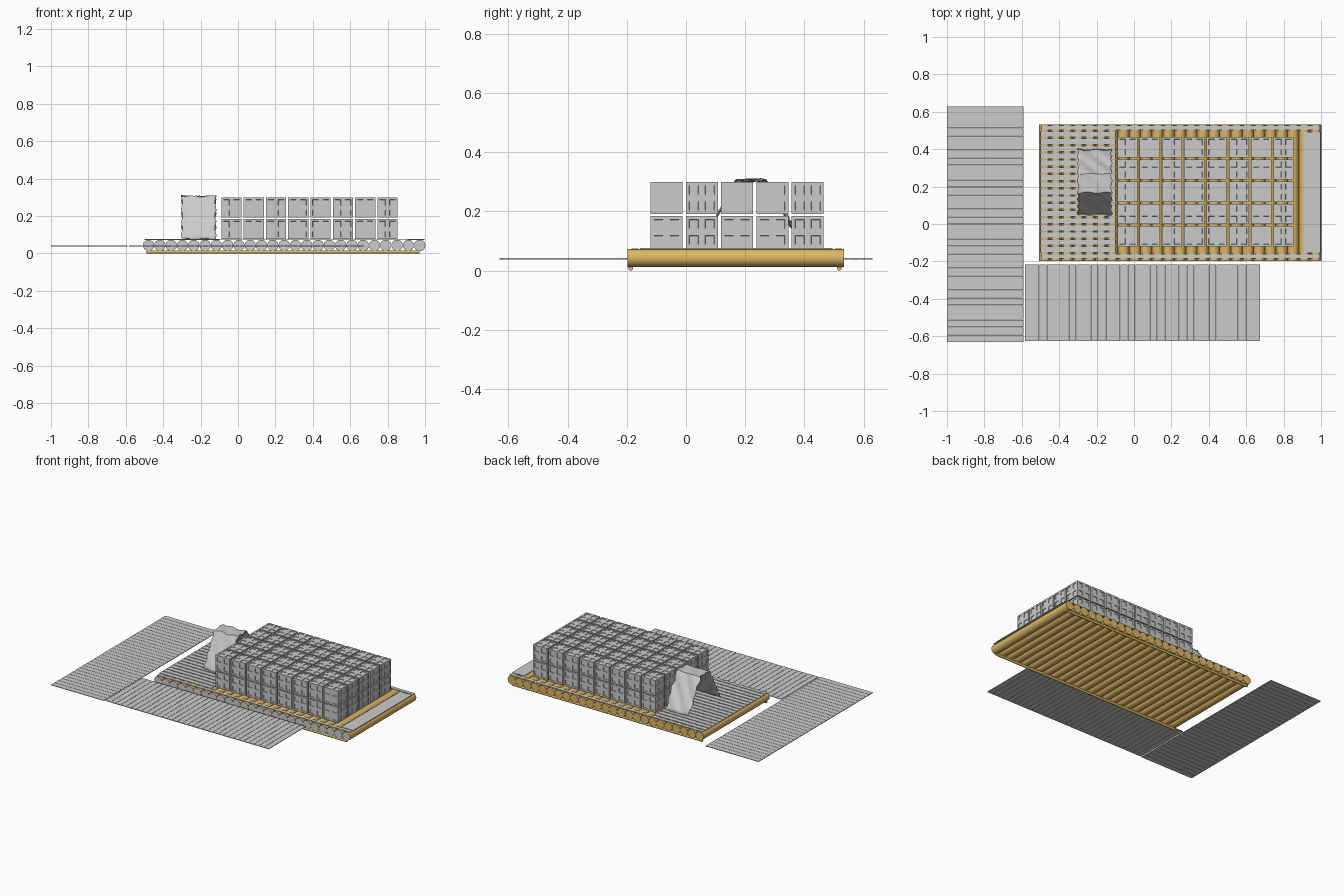
import bpy, bmesh, math, random
from mathutils import Matrix, Vector

if "Cube" in bpy.data.objects:
    bpy.data.objects.remove(bpy.data.objects["Cube"])

random.seed(4)
wood = bpy.data.materials.new("bamboo")
wood.diffuse_color = (0.72, 0.47, 0.13, 1)
wood.use_nodes = True
wood.node_tree.nodes["Principled BSDF"].inputs["Base Color"].default_value = wood.diffuse_color


def finish(name, bm, mats=(), smooth=False):
    me = bpy.data.meshes.new(name)
    bm.to_mesh(me)
    bm.free()
    for m in mats:
        me.materials.append(m)
    ob = bpy.data.objects.new(name, me)
    bpy.context.collection.objects.link(ob)
    if smooth:
        bpy.ops.object.select_all(action='DESELECT')
        ob.select_set(True)
        bpy.context.view_layer.objects.active = ob
        bpy.ops.object.shade_smooth_by_angle(angle=math.radians(40))
    return ob


def box(bm, x0, x1, y0, y1, z0, z1):
    m = Matrix.Translation(((x0 + x1) / 2, (y0 + y1) / 2, (z0 + z1) / 2)) @ \
        Matrix.Diagonal((x1 - x0, y1 - y0, z1 - z0, 1))
    bmesh.ops.create_cube(bm, size=1, matrix=m)


def log(bm, a, b, r, sides=20):
    a, b = Vector(a), Vector(b)
    d = b - a
    m = Matrix.Translation((a + b) / 2) @ d.to_track_quat('Z', 'Y').to_matrix().to_4x4()
    bmesh.ops.create_cone(bm, cap_ends=True, segments=sides, radius1=r, radius2=r,
                          depth=d.length, matrix=m)


# raft floor: 25 logs side by side, with bare front ends
bm = bmesh.new()
for i in range(25):
    x = -0.478 + i * 0.0604
    log(bm, (x, -0.197, 0.043), (x, 0.533, 0.043), 0.0302)
bm.normal_update()
for f in bm.faces:
    f.material_index = 1 if f.normal.y < -0.9 else 0
finish("raft_logs", bm, (wood, None), True)

# thin runners under both long edges
bm = bmesh.new()
for y in (-0.187, 0.518):
    log(bm, (-0.49, y, 0.0085), (0.97, y, 0.0085), 0.0085, 12)
finish("under_runners", bm, (wood,), True)

# flat strips along the long edges and plate at the stern
bm = bmesh.new()
for y in (-0.172, 0.515):
    box(bm, -0.495, 0.995, y - 0.012, y + 0.012, 0.071, 0.075)
finish("edge_strips", bm)
bm = bmesh.new()
box(bm, 0.905, 0.997, -0.155, 0.492, 0.072, 0.076)
finish("stern_plate", bm)

# deck slats on the open half of the raft
bm = bmesh.new()
for i in range(17):
    y = -0.152 + i * 0.0385
    box(bm, -0.5, -0.1, y, y + 0.031, 0.072, 0.076)
finish("deck_slats", bm)

# two loose slatted walkways lying beside the raft
bm = bmesh.new()
for i in range(32):
    y = -0.63 + i * 0.0394
    box(bm, -1.0, -0.592, y, y + 0.0375, 0.038, 0.042)
finish("side_walkway", bm)
bm = bmesh.new()
for i in range(32):
    x = -0.584 + i * 0.0394
    box(bm, x, x + 0.0375, -0.625, -0.217, 0.038, 0.042)
finish("front_walkway", bm)


# one crate: each face has four recessed square panels
def crate_mesh(s=0.108, c=0.027, h=0.0155, depth=0.004):
    bm = bmesh.new()
    cuts = [-s / 2, -c - h, -c + h, c - h, c + h, s / 2]
    for axis in range(3):
        for sign in (-1, 1):
            def vert(u, v):
                p = [0, 0, 0]
                p[axis], p[(axis + 1) % 3], p[(axis + 2) % 3] = sign * s / 2, u, v
                return bm.verts.new(p)
            grid = [[vert(u, v) for v in cuts] for u in cuts]
            for i in range(5):
                for j in range(5):
                    q = [grid[i][j], grid[i + 1][j], grid[i + 1][j + 1], grid[i][j + 1]]
                    f = bm.faces.new(q if sign > 0 else q[::-1])
                    f.tag = i in (1, 3) and j in (1, 3)
    bm.normal_update()
    panels = [f for f in bm.faces if f.tag]
    bmesh.ops.inset_individual(bm, faces=panels, thickness=0.001, depth=-depth)
    bmesh.ops.remove_doubles(bm, verts=bm.verts, dist=0.0001)
    me = bpy.data.meshes.new("crate")
    bm.to_mesh(me)
    bm.free()
    return me


# crate stack: 8 x 5 x 2 sharing one mesh
crate = crate_mesh()
for i in range(8):
    for j in range(5):
        for k in range(2):
            ob = bpy.data.objects.new(f"crate_{i}_{j}_{k}", crate)
            ob.location = (-0.035 + i * 0.1192, -0.066 + j * 0.1192, 0.13 + k * 0.115)
            bpy.context.collection.objects.link(ob)

# small crumpled cloth shelter, open at both ends
profile = [(0.05, 0.078), (0.168, 0.304), (0.268, 0.304), (0.398, 0.078)]
path = []
for (a, b), n in zip(zip(profile, profile[1:]), (12, 6, 12)):
    path += [Vector(a).lerp(Vector(b), t / n) for t in range(n)]
path.append(Vector(profile[-1]))
bm = bmesh.new()
rows = []
for r, p in enumerate(path):
    row = []
    for i in range(15):
        u = i / 14 * 2 - 1
        edge = abs(u) ** 6
        wob = 0.003 * math.sin(r * 0.9 + i * 0.8) + random.uniform(-1, 1) * 0.002
        x = -0.21 + u * (0.09 + edge * 0.005 * math.sin(r * 1.7))
        row.append(bm.verts.new((x, p.x + wob, max(0.077, p.y + wob + edge * 0.004))))
    rows.append(row)
for a, b in zip(rows, rows[1:]):
    for i in range(14):
        bm.faces.new((a[i], a[i + 1], b[i + 1], b[i]))
cloth = finish("cloth_shelter", bm, (), True)
mod = cloth.modifiers.new("thickness", 'SOLIDIFY')
mod.thickness = 0.003
mod.offset = 0
